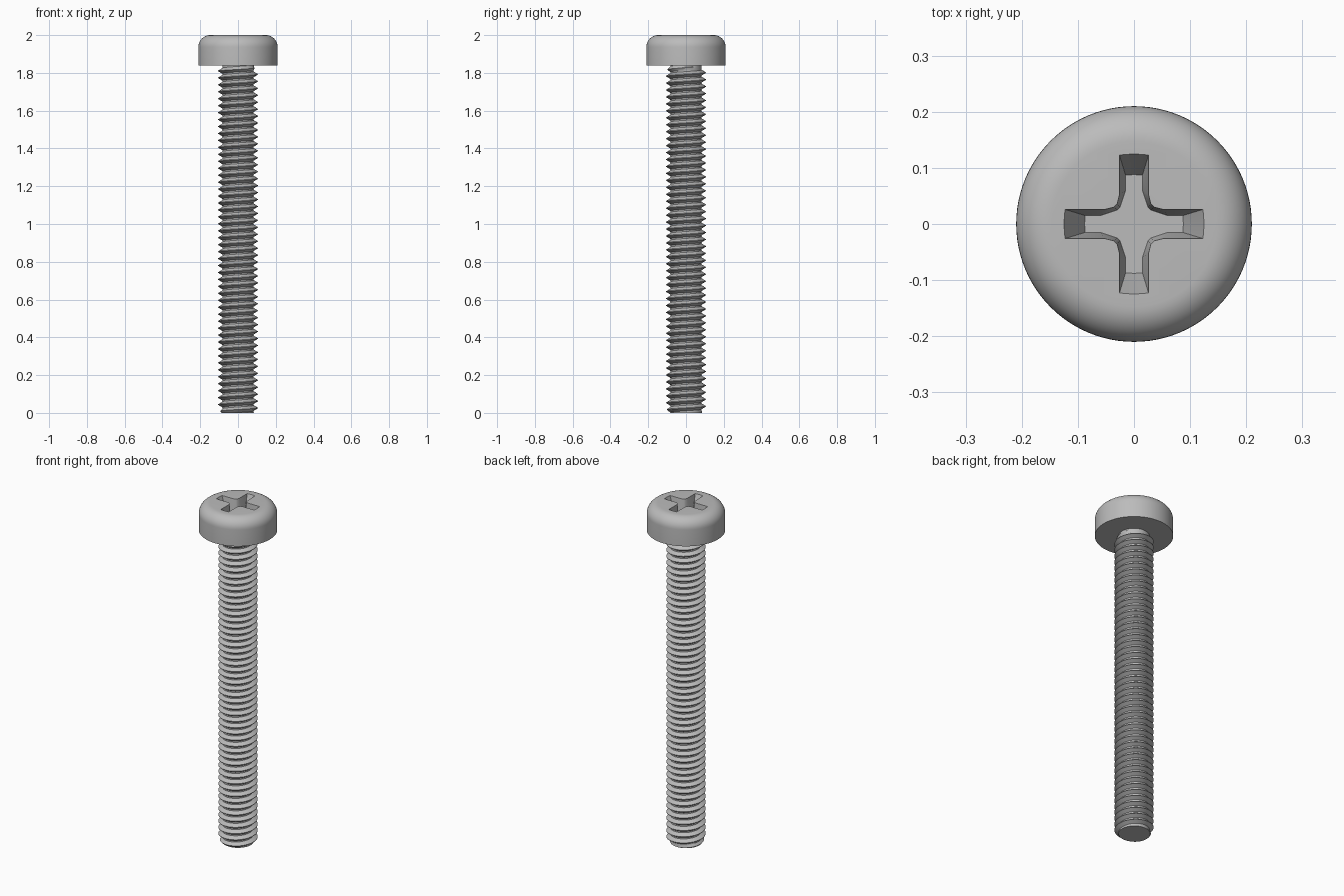
import bpy
import bmesh
from math import sin, cos, pi, tau

if "Cube" in bpy.data.objects:
    bpy.data.objects.remove(bpy.data.objects["Cube"], do_unlink=True)

HEAD_R, HEAD_Z, TOP = 0.21, 1.84, 2.0
CREST, ROOT, PITCH = 0.105, 0.083, 0.0368

steel = bpy.data.materials.new("grey steel")
steel.use_nodes = True
grey = (0.5, 0.5, 0.5, 1)
steel.diffuse_color = grey
steel.node_tree.nodes["Principled BSDF"].inputs["Base Color"].default_value = grey


def finish(bm, name, angle):
    """Turn a bmesh into a smooth-shaded object with sharp edges kept."""
    bmesh.ops.recalc_face_normals(bm, faces=bm.faces)
    mesh = bpy.data.meshes.new(name)
    bm.to_mesh(mesh)
    bm.free()
    mesh.materials.append(steel)
    obj = bpy.data.objects.new(name, mesh)
    bpy.context.collection.objects.link(obj)
    bpy.ops.object.select_all(action="DESELECT")
    obj.select_set(True)
    bpy.context.view_layer.objects.active = obj
    bpy.ops.object.shade_smooth_by_angle(angle=angle)


def bridge(bm, a, b):
    """Join two vertex loops of equal length with quads."""
    n = len(a)
    for i in range(n):
        j = (i + 1) % n
        bm.faces.new((a[i], a[j], b[j], b[i]))


def loop(bm, points, z):
    return [bm.verts.new((x, y, z)) for x, y in points]


def circle(r, n=96):
    return [(r * cos(tau * i / n), r * sin(tau * i / n)) for i in range(n)]


def cross(half_arm):
    """Mirror half an arm, then repeat it around the four quarters."""
    arm = [(x, -y) for x, y in reversed(half_arm)] + half_arm[1:]
    quarters = ((1, 0), (0, 1), (-1, 0), (0, -1))
    return [(x * c - y * s, x * s + y * c) for c, s in quarters for x, y in arm]


# Head: straight side, rounded shoulder, flat top pierced by a cross recess
bm = bmesh.new()
fillet = 0.063
rings = [loop(bm, circle(HEAD_R), HEAD_Z)]
for i in range(11):
    a = pi / 2 * i / 10
    r = HEAD_R - fillet + fillet * cos(a)
    rings.append(loop(bm, circle(r), TOP - fillet + fillet * sin(a)))
for low, high in zip(rings, rings[1:]):
    bridge(bm, low, high)
bm.faces.new(rings[0])

rim = loop(bm, cross([(0.125, 0), (0.123, 0.026), (0.052, 0.026), (0.036, 0.030), (0.030, 0.036),
                      ][:4]), TOP)
floor = loop(bm, cross([(0.088, 0), (0.087, 0.015), (0.060, 0.015), (0.030, 0.025)]), TOP - 0.09)
bridge(bm, rim, floor)
bm.faces.new(floor)
open_edges = [e for e in bm.edges if e.is_boundary]
bmesh.ops.triangle_fill(bm, edges=open_edges, use_beauty=True, normal=(0, 0, 1))
finish(bm, "screw_head", pi / 6)

# Threaded shank: a V profile swept up a right-handed helix
bm = bmesh.new()
steps = 56
profile = [(-0.5, ROOT), (-0.40, ROOT), (-0.04, CREST), (0.04, CREST), (0.40, ROOT), (0.5, ROOT)]
previous = None
for i in range(-2 * steps, 53 * steps):
    angle = tau * i / steps
    row = []
    for offset, r in profile:
        z = PITCH * (i / steps + offset + 0.7)
        r = min(r, 0.086 + max(z, 0) * 0.9)                   # lead-in chamfer
        r = min(r, ROOT + max(HEAD_Z - 0.008 - z, 0) * 1.2)   # run-out under the head
        row.append(bm.verts.new((r * cos(angle), r * sin(angle), z)))
    if previous:
        for k in range(len(profile) - 1):
            bm.faces.new((previous[k], row[k], row[k + 1], previous[k + 1]))
    previous = row
bmesh.ops.remove_doubles(bm, verts=bm.verts, dist=0.00005)

# Trim both ends flat and cap them
for z, direction in ((0, -1), (HEAD_Z, 1)):
    geometry = bm.verts[:] + bm.edges[:] + bm.faces[:]
    cut = bmesh.ops.bisect_plane(bm, geom=geometry, plane_co=(0, 0, z),
                                 plane_no=(0, 0, direction), clear_outer=True)
    edges = [e for e in cut["geom_cut"] if isinstance(e, bmesh.types.BMEdge)]
    bmesh.ops.edgeloop_fill(bm, edges=edges)
finish(bm, "threaded_shank", pi / 7)
